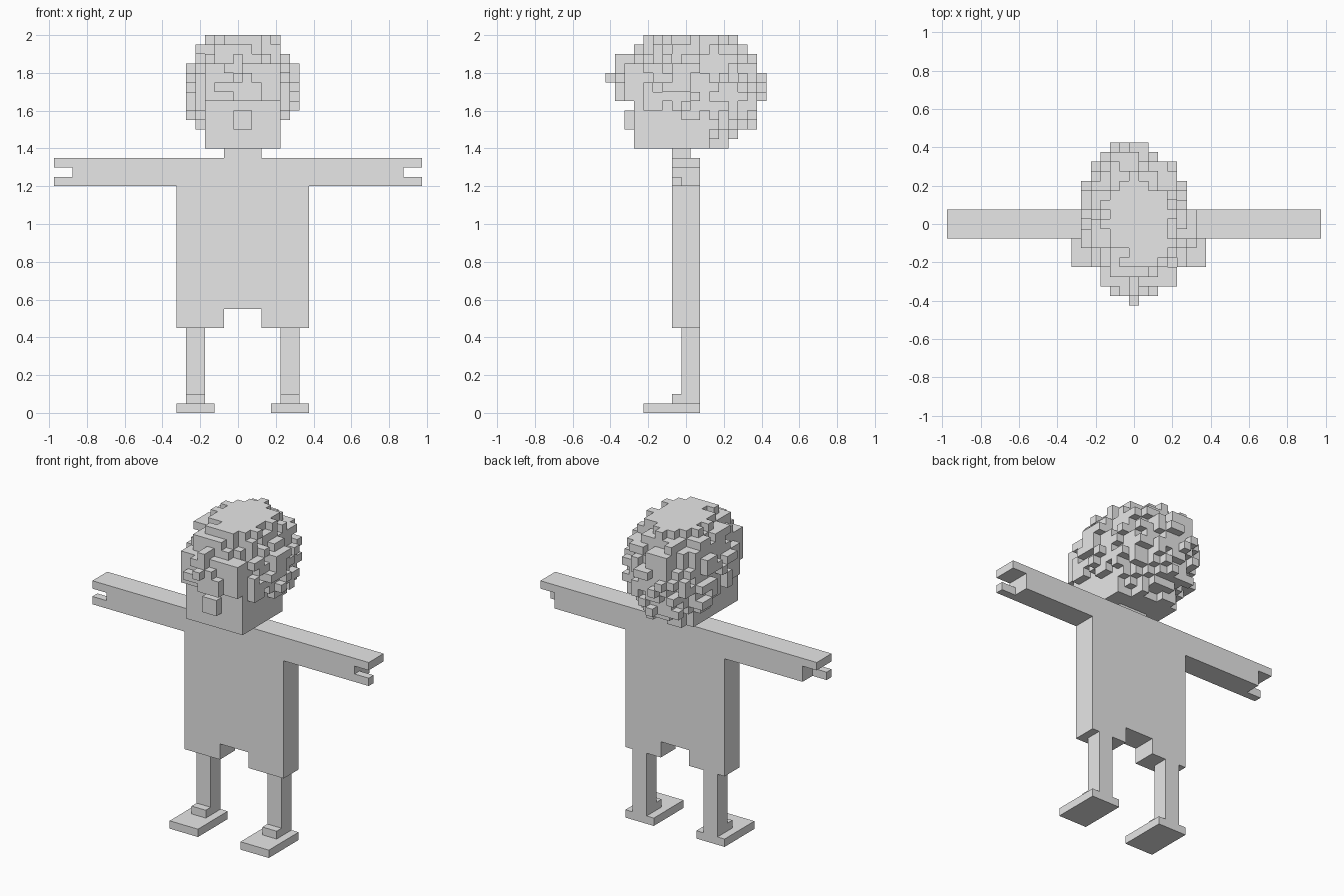
import bpy, bmesh, random
from math import sqrt

if "Cube" in bpy.data.objects:
    bpy.data.objects.remove(bpy.data.objects["Cube"])

random.seed(7)
U = 0.05

grey = bpy.data.materials.new("light_grey")
grey.diffuse_color = (0.8, 0.8, 0.8, 1)
grey.use_nodes = True
grey.node_tree.nodes["Principled BSDF"].inputs["Base Color"].default_value = grey.diffuse_color


def finish(name, bm):
    bmesh.ops.recalc_face_normals(bm, faces=bm.faces)
    me = bpy.data.meshes.new(name)
    bm.to_mesh(me)
    bm.free()
    me.materials.append(grey)
    ob = bpy.data.objects.new(name, me)
    bpy.context.collection.objects.link(ob)
    return ob


def extrude(name, pts, lo, hi, axis):
    """Closed outline swept along 'x' (points are y, z) or 'y' (points are x, z)."""
    bm = bmesh.new()
    vs = [bm.verts.new((lo, a, b) if axis == "x" else (a, lo, b)) for a, b in pts]
    face = bm.faces.new(vs)
    res = bmesh.ops.extrude_face_region(bm, geom=[face])
    d = (hi - lo, 0, 0) if axis == "x" else (0, hi - lo, 0)
    moved = [g for g in res["geom"] if isinstance(g, bmesh.types.BMVert)]
    bmesh.ops.translate(bm, verts=moved, vec=d)
    return finish(name, bm)


def box(name, x0, x1, y0, y1, z0, z1):
    return extrude(name, [(x0, z0), (x1, z0), (x1, z1), (x0, z1)], y0, y1, "y")


# Shirt and arms, one front outline; only the upper finger strip spans the full depth
extrude("shirt_and_arms", [
    (-.325, .45), (-.075, .45), (-.075, .55), (.125, .55), (.125, .45), (.375, .45),
    (.375, 1.2), (.875, 1.2), (.875, 1.3), (.975, 1.3), (.975, 1.35),
    (-.975, 1.35), (-.975, 1.3), (-.875, 1.3), (-.875, 1.2), (-.325, 1.2)],
    -.075, .075, "y")

# Thumbs
box("left_thumb", -.975, -.875, -.075, -.025, 1.2, 1.25)
box("right_thumb", .875, .975, -.075, -.025, 1.2, 1.25)

# Legs with stepped ankles, standing on flat feet
for side, x in (("left", -.225), ("right", .275)):
    extrude(side + "_leg", [(-.075, .05), (.075, .05), (.075, .45), (-.025, .45),
                            (-.025, .1), (-.075, .1)], x - .05, x + .05, "x")
    box(side + "_foot", x - .1, x + .1, -.225, .075, 0, .05)

# Neck, face block and nose
box("neck", -.075, .125, -.075, .025, 1.35, 1.4)
box("head", -.175, .225, -.275, .125, 1.4, 1.7)
box("nose", -.025, .075, -.325, -.275, 1.5, 1.6)


# Hair: blocky rough ellipsoid, open around the face
def hairline(z):
    """Frontmost y the hair reaches at height z."""
    if z > 1.65:
        return -1
    if z > 1.6:
        return -.075
    return 0 if z > 1.55 else .06


cells = set()
for k in range(28, 40):
    z = (k + .5) * U
    for i in range(-6, 8):
        for j in range(-8, 9):
            x, y = i * U, j * U
            cx = .025 if y < .1 else 0
            r = sqrt(((x - cx) / .29) ** 2 + ((y - .015) / .395) ** 2
                     + ((z - 1.705) / .35) ** 2)
            if y > hairline(z) and r < 1.0 + random.uniform(-.13, .06):
                cells.add((i, j, k))

# Loose curls: fringe tips, forehead spikes and side tufts
for j in range(-7, -3):
    cells.add((0, j, 37))
for j in range(-8, -3):
    cells.add((0, j, 35))
for i in (-4, 5):
    cells.update({(i, -4, 32), (i, -4, 33), (i, -3, 32), (i, 0, 31), (i, 1, 31)})
for i in range(-3, 5):
    cells.update((i, j, k) for j in (-6, -5) for k in (33, 34, 35, 36))

# Remove cells that hang by edges only
STEPS = [(1, 0, 0), (-1, 0, 0), (0, 1, 0), (0, -1, 0), (0, 0, 1), (0, 0, -1)]
cells = {c for c in cells
         if any(tuple(a + b for a, b in zip(c, s)) in cells for s in STEPS)}

# Outer skin of the hair cells
bm = bmesh.new()
for c in cells:
    centre = (c[0] * U, c[1] * U, (c[2] + .5) * U)
    for s in STEPS:
        if tuple(a + b for a, b in zip(c, s)) in cells:
            continue
        n = next(a for a in range(3) if s[a])
        u, v = (n + 1) % 3, (n + 2) % 3
        quad = []
        for p, q in ((-1, -1), (1, -1), (1, 1), (-1, 1)):
            co = list(centre)
            co[n] += s[n] * U / 2
            co[u] += p * U / 2 * s[n]
            co[v] += q * U / 2
            quad.append(bm.verts.new(co))
        bm.faces.new(quad)
me = bpy.data.meshes.new("hair")
bm.to_mesh(me)
bm.free()
me.materials.append(grey)
bpy.context.collection.objects.link(bpy.data.objects.new("hair", me))
